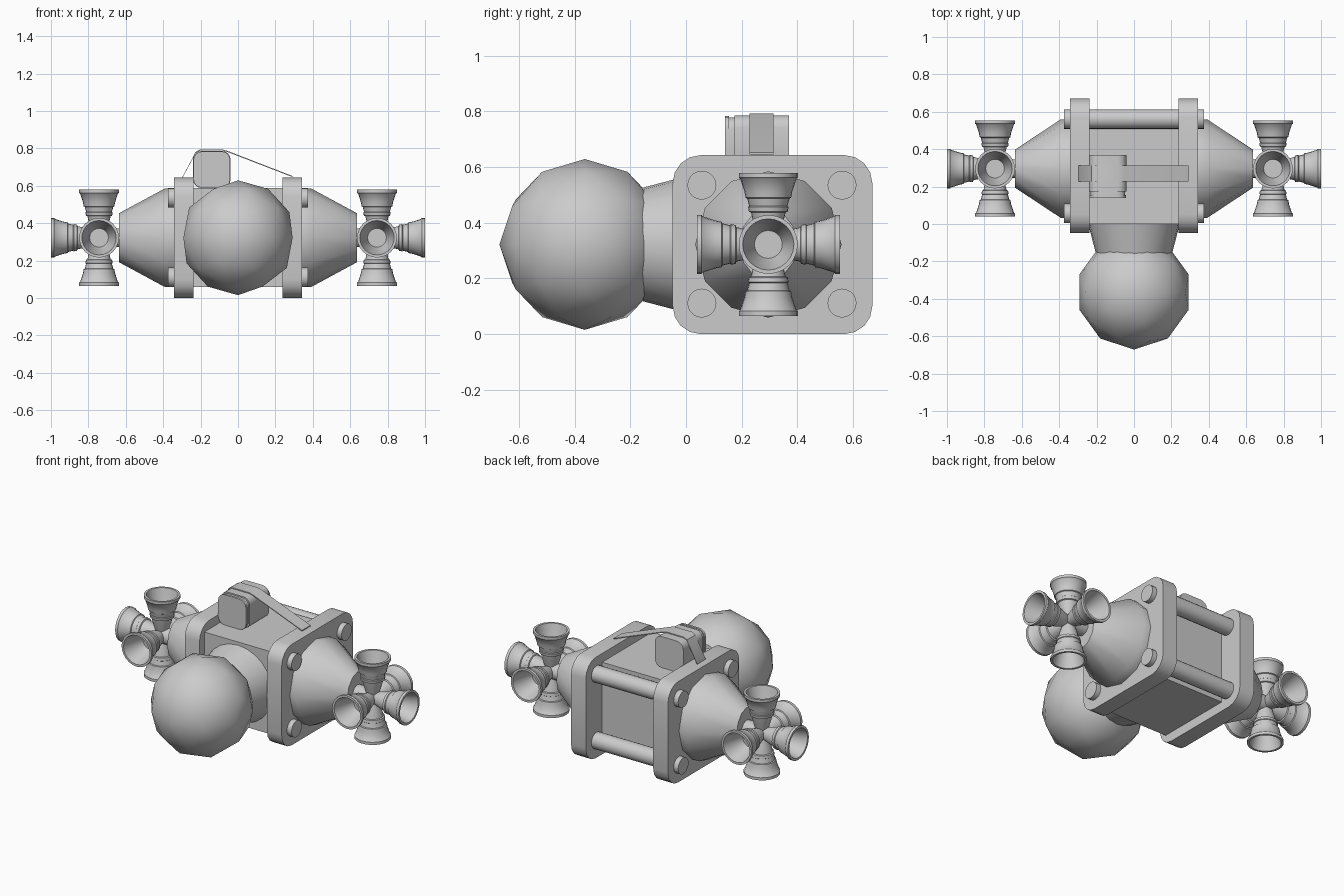
import bpy, bmesh, math
from mathutils import Vector

if "Cube" in bpy.data.objects:
    bpy.data.objects.remove(bpy.data.objects["Cube"])

CY, CZ = 0.296, 0.322        # axis shared by the end cones and thrusters


def finish(name, bm, angle=35):
    bmesh.ops.recalc_face_normals(bm, faces=bm.faces)
    me = bpy.data.meshes.new(name)
    bm.to_mesh(me)
    bm.free()
    ob = bpy.data.objects.new(name, me)
    bpy.context.collection.objects.link(ob)
    bpy.ops.object.select_all(action='DESELECT')
    ob.select_set(True)
    bpy.context.view_layer.objects.active = ob
    bpy.ops.object.shade_smooth_by_angle(angle=math.radians(angle))
    return ob


def lathe(name, origin, direction, profile, segs):
    """Revolve (distance, radius[, upright radius]) points about a direction, capped at both ends."""
    rot = Vector(direction).to_track_quat('Z', 'Y')
    bm = bmesh.new()
    rings = []
    for p in profile:
        d, ra, rb = p[0], p[1], p[-1]
        rings.append([bm.verts.new(Vector(origin) + rot @ Vector(
            (ra * math.cos(2 * math.pi * i / segs), rb * math.sin(2 * math.pi * i / segs), d)))
            for i in range(segs)])
    for a, b in zip(rings, rings[1:]):
        for i in range(segs):
            j = (i + 1) % segs
            bm.faces.new((a[i], a[j], b[j], b[i]))
    bm.faces.new(rings[0])
    bm.faces.new(rings[-1])
    return finish(name, bm)


def block(name, lo, hi, axis=0, radius=0.0, steps=4):
    """Box between two corners, with the four edges along one axis rounded."""
    bm = bmesh.new()
    bmesh.ops.create_cube(bm, size=1)
    for v in bm.verts:
        v.co = [(lo[k] + hi[k]) / 2 + v.co[k] * (hi[k] - lo[k]) for k in range(3)]
    if radius:
        edges = [e for e in bm.edges
                 if abs(e.verts[0].co[axis] - e.verts[1].co[axis]) > 1e-5]
        bmesh.ops.bevel(bm, geom=edges, offset=radius, segments=steps,
                        affect='EDGES', profile=0.5)
    return finish(name, bm)


# central tank housing
block("body_box", (-0.25, 0.0, 0.06), (0.25, 0.505, 0.587))

# four tie rods passing through both plates
for y in (0.057, 0.561):
    for z in (0.111, 0.535):
        lathe("tie_rod", (-0.374, y, z), (1, 0, 0), [(0, 0.052), (0.748, 0.052)], 20)

# bell nozzle outline: outside wall, lip, then inside wall to the throat floor
bell = [(0.02, 0.035), (0.08, 0.054), (0.115, 0.062), (0.118, 0.070), (0.135, 0.073),
        (0.138, 0.069), (0.165, 0.076), (0.168, 0.082), (0.19, 0.086), (0.236, 0.101),
        (0.24, 0.106), (0.257, 0.106), (0.257, 0.092), (0.19, 0.074), (0.12, 0.050)]

for s in (-1, 1):
    # end plate, cone and thruster cluster on each side
    x0, x1 = sorted((s * 0.238, s * 0.342))
    block("end_plate", (x0, -0.048, 0.0), (x1, 0.67, 0.643), 0, 0.1)
    lathe("end_cone", (0, CY, CZ), (s, 0, 0),
          [(0.33, 0.263), (0.392, 0.263), (0.636, 0.102, 0.131)], 12)
    lathe("thruster_neck", (0, CY, CZ), (s, 0, 0), [(0.62, 0.05), (0.76, 0.05)], 16)
    for d in ((s, 0, 0), (0, 1, 0), (0, -1, 0), (0, 0, 1), (0, 0, -1)):
        lathe("thruster_nozzle", (s * 0.743, CY, CZ), d, bell, 24)

# faceted ball on the front with its tapered collar
bm = bmesh.new()
bmesh.ops.create_icosphere(bm, subdivisions=2, radius=0.307)
bmesh.ops.translate(bm, verts=bm.verts, vec=(0, -0.364, CZ))
finish("front_ball", bm)
lathe("ball_collar", (0, 0.02, CZ), (0, -1, 0), [(0, 0.25), (0.18, 0.203)], 24)

# rounded camera pack on top
block("pack_body", (-0.24, 0.175, 0.588), (-0.04, 0.37, 0.786), 1, 0.045)
block("pack_groove", (-0.233, 0.15, 0.595), (-0.047, 0.18, 0.778), 1, 0.042)
block("pack_rim", (-0.238, 0.14, 0.59), (-0.042, 0.154, 0.783), 1, 0.045)

# thin strap over the pack, ending on the two plates
path = [(-0.297, 0.642), (-0.238, 0.752), (-0.227, 0.775), (-0.205, 0.787), (-0.08, 0.787),
        (-0.055, 0.780), (0.292, 0.646)]
bm = bmesh.new()
rows = [[[bm.verts.new((x, y, z + h)) for y in (0.228, 0.314)] for h in (0, 0.006)]
        for x, z in path]
loops = [[lo[0], lo[1], hi[1], hi[0]] for lo, hi in rows]
for a, b in zip(loops, loops[1:]):
    for i in range(4):
        j = (i + 1) % 4
        bm.faces.new((a[i], a[j], b[j], b[i]))
bm.faces.new(loops[0])
bm.faces.new(loops[-1])
finish("pack_strap", bm)
